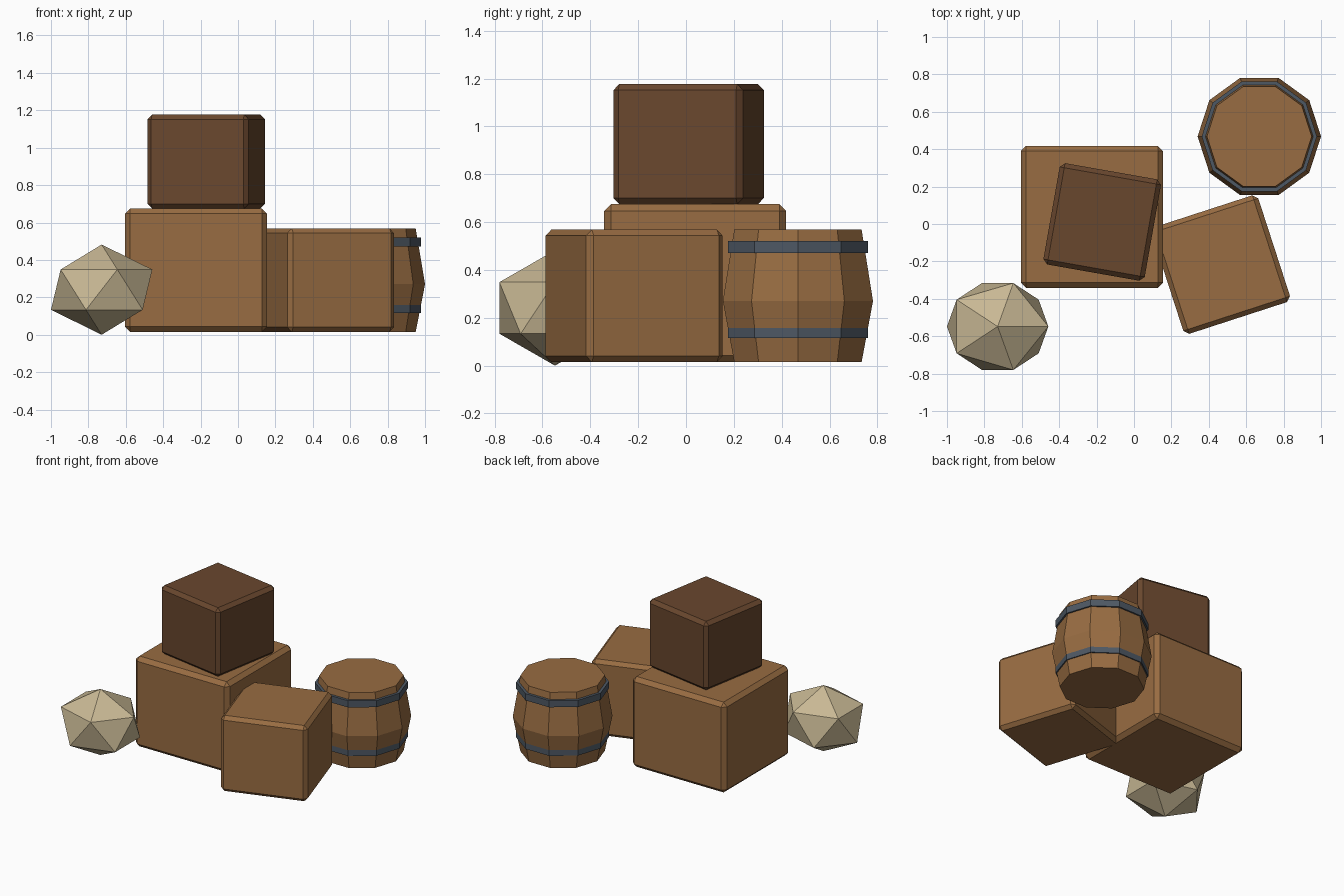
import bpy
import bmesh
import math

if "Cube" in bpy.data.objects:
    bpy.data.objects.remove(bpy.data.objects["Cube"], do_unlink=True)


def make_material(name, colour):
    mat = bpy.data.materials.new(name)
    mat.use_nodes = True
    mat.diffuse_color = (*colour, 1)
    bsdf = mat.node_tree.nodes["Principled BSDF"]
    bsdf.inputs["Base Color"].default_value = (*colour, 1)
    bsdf.inputs["Roughness"].default_value = 0.9
    return mat


WOOD = make_material("warm wood", (0.314, 0.150, 0.054))
DARK_WOOD = make_material("dark wood", (0.141, 0.063, 0.027))
IRON = make_material("blue grey iron", (0.076, 0.098, 0.127))
STONE = make_material("pale stone", (0.578, 0.479, 0.296))


def finish(name, bm, mat, location, turn=0):
    bmesh.ops.recalc_face_normals(bm, faces=bm.faces)
    mesh = bpy.data.meshes.new(name)
    bm.to_mesh(mesh)
    bm.free()
    mesh.materials.append(mat)
    obj = bpy.data.objects.new(name, mesh)
    obj.location = location
    obj.rotation_euler.z = math.radians(turn)
    bpy.context.collection.objects.link(obj)
    return obj


def crate(name, size, centre, bottom, turn, bevel, mat):
    """Box with chamfered edges, resting at the given height."""
    bm = bmesh.new()
    bmesh.ops.create_cube(bm, size=1)
    bmesh.ops.scale(bm, vec=size, verts=bm.verts)
    obj = finish(name, bm, mat, (*centre, bottom + size[2] / 2), turn)
    mod = obj.modifiers.new("chamfer", "BEVEL")
    mod.width = bevel
    mod.segments = 1
    return obj


def ring_stack(bm, profile, sides=10, closed=False):
    """Revolve (radius, height) points into a faceted shell."""
    rings = []
    for radius, z in profile:
        angles = [math.tau * i / sides for i in range(sides)]
        rings.append([bm.verts.new((radius * math.cos(a), radius * math.sin(a), z))
                      for a in angles])
    pairs = list(zip(rings, rings[1:]))
    if closed:
        pairs.append((rings[-1], rings[0]))
    for low, high in pairs:
        for i in range(sides):
            j = (i + 1) % sides
            bm.faces.new((low[i], low[j], high[j], high[i]))
    if not closed:
        bm.faces.new(rings[0])
        bm.faces.new(rings[-1])


# Crates
crate("large_crate", (0.76, 0.76, 0.66), (-0.225, 0.038), 0.015, 0, 0.028, WOOD)
crate("side_crate", (0.60, 0.60, 0.553), (0.464, -0.217), 0.015, 18, 0.025, WOOD)
crate("top_crate", (0.55, 0.55, 0.502), (-0.17, 0.011), 0.675, -10, 0.025, DARK_WOOD)

# Barrel body and its two hoops
BARREL = (0.67, 0.468, 0)
bm = bmesh.new()
ring_stack(bm, [(0.28, 0.015), (0.33, 0.27), (0.28, 0.568)])
finish("barrel_body", bm, WOOD, BARREL)

for name, low, high in (("lower_hoop", 0.116, 0.165), ("upper_hoop", 0.471, 0.520)):
    bm = bmesh.new()
    ring_stack(bm, [(0.27, low), (0.308, low), (0.308, high), (0.27, high)], closed=True)
    finish(name, bm, IRON, BARREL)

# Faceted boulder
bm = bmesh.new()
bmesh.ops.create_icosphere(bm, subdivisions=1, radius=1)
bmesh.ops.scale(bm, vec=(0.303, 0.273, 0.241), verts=bm.verts)
finish("boulder", bm, STONE, (-0.729, -0.548, 0.241))
